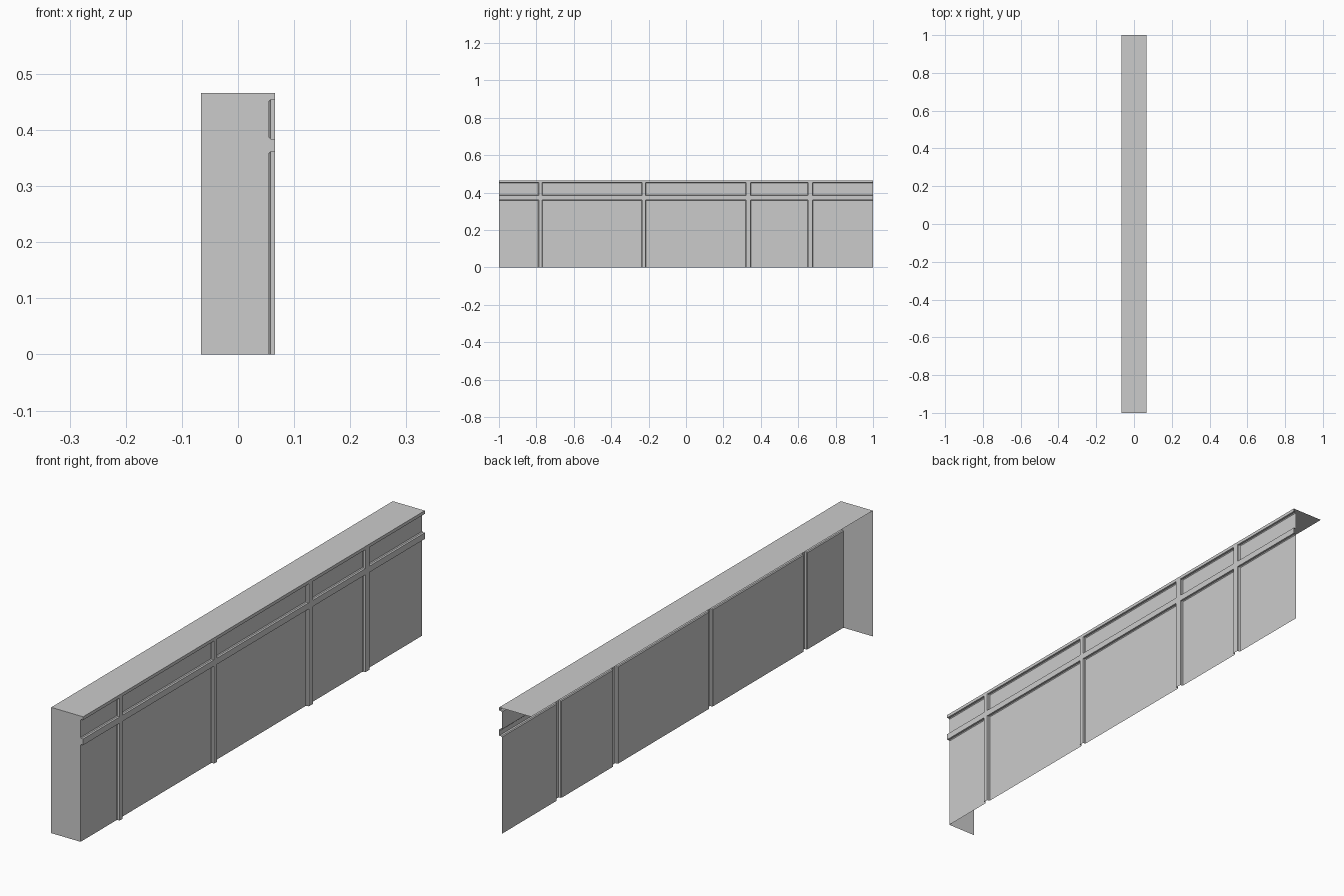
import bpy, bmesh

if "Cube" in bpy.data.objects:
    bpy.data.objects.remove(bpy.data.objects["Cube"])

BACK, FLOOR, FACE = -0.0655, 0.055, 0.0655   # x of open back, panel floor, rib face
C = 0.003                                    # small chamfer at rib foot
HEIGHT = 0.466


def rib(a, b):
    """Profile points (position, x) across one raised rib."""
    return [(a - C, FLOOR), (a, FLOOR + C), (a, FACE),
            (b, FACE), (b, FLOOR + C), (b + C, FLOOR)]


def make_object(name, bm):
    mesh = bpy.data.meshes.new(name)
    bm.to_mesh(mesh)
    bm.free()
    obj = bpy.data.objects.new(name, mesh)
    bpy.context.collection.objects.link(obj)
    return obj


def sheet(name, points):
    bm = bmesh.new()
    bm.faces.new([bm.verts.new(p) for p in points])
    return make_object(name, bm)


# Profiles: vertical ribs along y, horizontal rails along z
y_prof = [(-1, FLOOR)]
for centre, width in ((-0.778, 0.018), (-0.225, 0.018), (0.333, 0.024), (0.664, 0.024)):
    y_prof += rib(centre - width / 2, centre + width / 2)
y_prof += [(1, FLOOR)]
z_prof = [(0, FLOOR)] + rib(0.361, 0.384) + rib(0.454, 0.47)[:3] + [(HEIGHT, FACE)]

# Panelled front: the higher of the two profiles at each grid point
bm = bmesh.new()
grid = [[bm.verts.new((max(hy, hz), y, z)) for z, hz in z_prof] for y, hy in y_prof]
for c0, c1 in zip(grid, grid[1:]):
    for j in range(len(z_prof) - 1):
        bm.faces.new((c0[j], c1[j], c1[j + 1], c0[j + 1]))
bmesh.ops.remove_doubles(bm, verts=bm.verts, dist=1e-5)
bmesh.ops.dissolve_degenerate(bm, edges=bm.edges, dist=1e-5)
bmesh.ops.dissolve_limit(bm, angle_limit=0.01, verts=bm.verts, edges=bm.edges)
make_object("panelled_wall", bm)

# Top ledge
sheet("top_ledge", [(BACK, -1, HEIGHT), (FACE, -1, HEIGHT), (FACE, 1, HEIGHT), (BACK, 1, HEIGHT)])

# Closed end; the other end, back and underside stay open
sheet("end_cap", [(BACK, -1, 0)] + [(x, -1, z) for z, x in z_prof] + [(BACK, -1, HEIGHT)])
